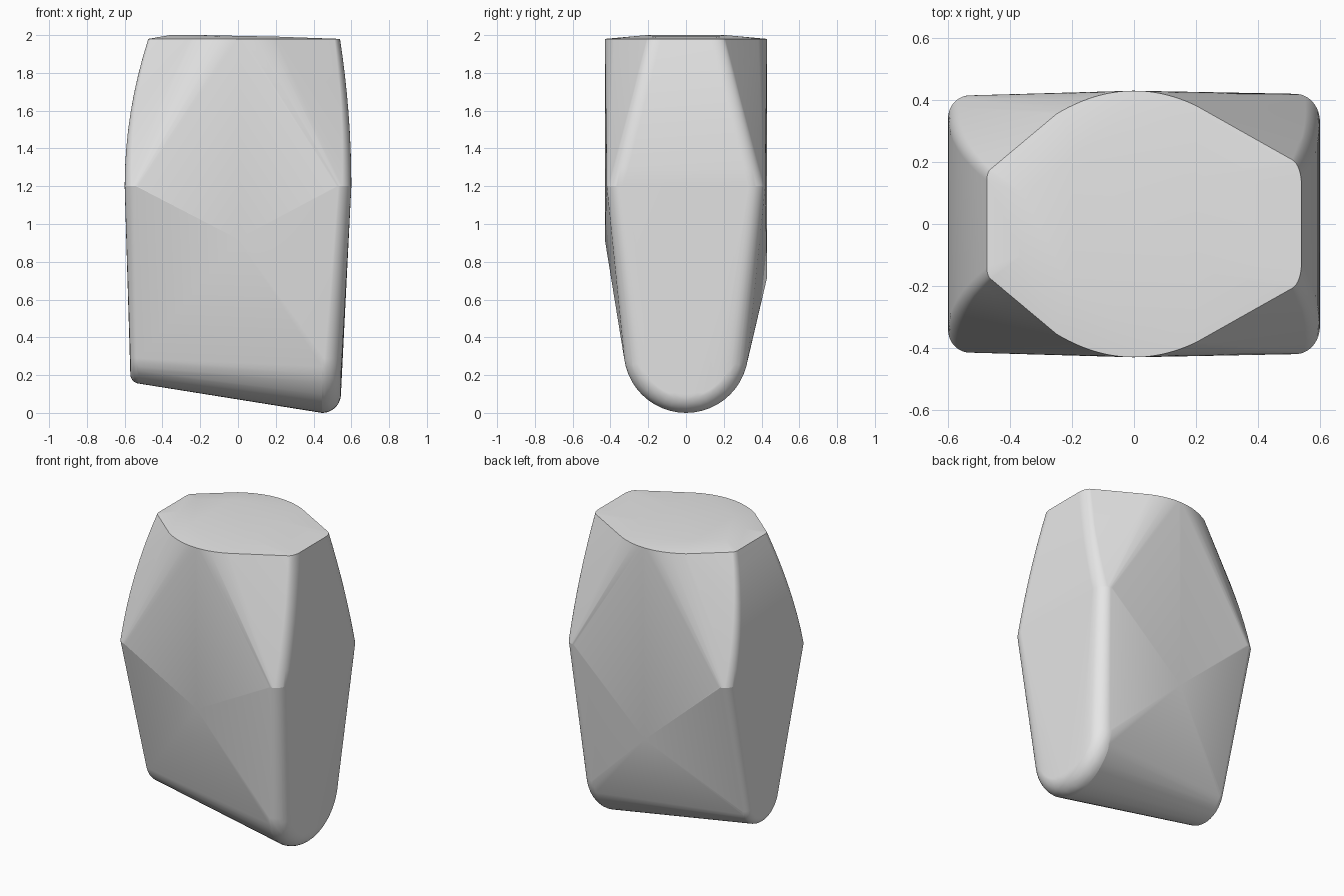
import bpy, bmesh
from math import sin, cos, pi

cube = bpy.data.objects.get("Cube")
if cube:
    bpy.data.objects.remove(cube, do_unlink=True)

grey = bpy.data.materials.new("plain_grey")
grey.use_nodes = True
grey.diffuse_color = (0.8, 0.8, 0.8, 1)
grey.node_tree.nodes["Principled BSDF"].inputs["Base Color"].default_value = (0.8, 0.8, 0.8, 1)

ARC = 12
points = []


def rounded_corners(x, flat, reach, r, z):
    """Mirrored pair of rounded vertical corners; r is the depth of the rounding in x."""
    side = 1 if x > 0 else -1
    for i in range(ARC + 1):
        a = i / ARC * pi / 2
        px = x - side * r * (1 - cos(a))
        py = flat + (reach - flat) * sin(a)
        points.extend([(px, py, z), (px, -py, z)])


def rounded_end(x, radius, r, centre_z):
    """Lower half of a disc with a rolled rim."""
    side = 1 if x > 0 else -1
    for i in range(2 * ARC + 1):
        t = pi + i / (2 * ARC) * pi
        for j in range(ARC + 1):
            p = j / ARC * pi / 2
            rad = radius - r + r * cos(p)
            points.append((x - side * r * (1 - sin(p)), rad * cos(t), centre_z + rad * sin(t)))


def blend(a, b, t):
    return a + (b - a) * t


TOP, MID = 1.98, 1.2

# Bowed upper halves of the two ends
STEPS = 8
for i in range(STEPS + 1):
    t = i / STEPS
    z = blend(TOP, MID, t)
    bow = 1 - (1 - t) ** 2
    rounded_corners(blend(0.54, 0.6, bow), blend(0.13, 0.33, t), blend(0.21, 0.42, t), blend(0.04, 0.08, t), z)
    rounded_corners(blend(-0.475, -0.6, bow), blend(0.14, 0.34, t), blend(0.18, 0.415, t), blend(0.02, 0.07, t), z)

# Lower ends, wide and low on the left, narrow and raised on the right
rounded_end(0.545, 0.33, 0.1, 0.33)
rounded_end(-0.57, 0.18, 0.05, 0.335)

# Curved front and back of the top rim
for i in range(25):
    x = blend(-0.25, 0.2, i / 24)
    y = 0.43 - 1.2 * x * x
    points.extend([(x, y, TOP), (x, -y, TOP)])

# Peaks of the faceted front and back
points.extend([(0, -0.43, 0.92), (0, 0.43, 0.72)])

# Slight crown on the top
for x, y, z in ((-0.36, 0.1, 2.0), (-0.2, 0.21, 2.0), (0.2, 0.15, 1.992)):
    points.extend([(x, y, z), (x, -y, z)])

# Skin the points
bm = bmesh.new()
for p in points:
    bm.verts.new(p)
bmesh.ops.remove_doubles(bm, verts=bm.verts[:], dist=0.0005)
hull = bmesh.ops.convex_hull(bm, input=bm.verts[:], use_existing_faces=False)
loose = [v for v in bm.verts if not v.link_faces]
bmesh.ops.delete(bm, geom=loose, context='VERTS')
bmesh.ops.recalc_face_normals(bm, faces=bm.faces[:])

mesh = bpy.data.meshes.new("faceted_block")
bm.to_mesh(mesh)
bm.free()
mesh.materials.append(grey)
block = bpy.data.objects.new("faceted_block", mesh)
bpy.context.collection.objects.link(block)

# Smooth shading that keeps the facet edges and top rim
bpy.ops.object.select_all(action='DESELECT')
block.select_set(True)
bpy.context.view_layer.objects.active = block
bpy.ops.object.shade_smooth_by_angle(angle=0.2)
normals = block.modifiers.new("facet_normals", 'WEIGHTED_NORMAL')
normals.keep_sharp = True
